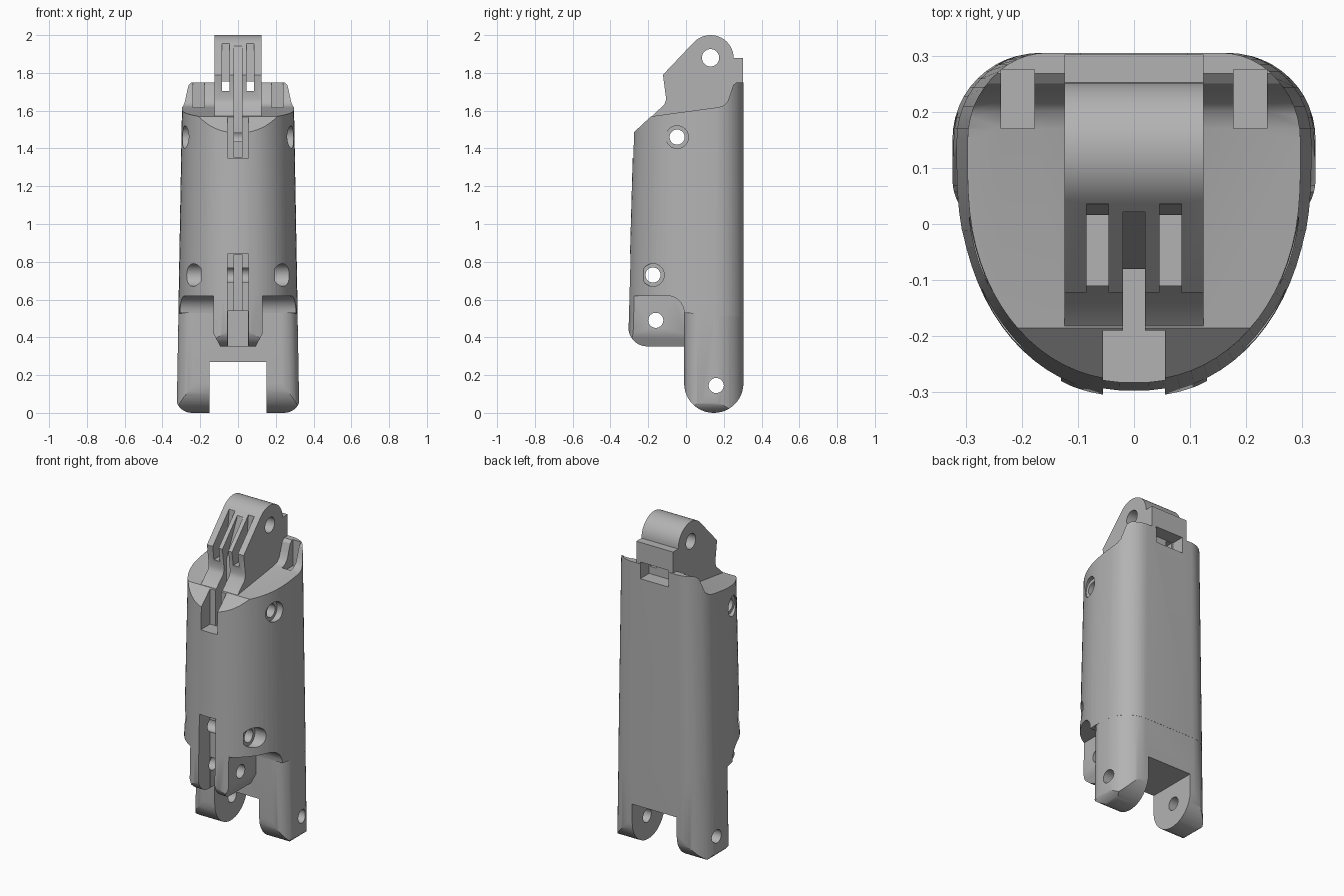
import bpy, bmesh, math
from mathutils import Matrix

if "Cube" in bpy.data.objects:
    bpy.data.objects.remove(bpy.data.objects["Cube"], do_unlink=True)

grey = bpy.data.materials.new("plain_grey")
grey.use_nodes = True
GREY = (0.45, 0.45, 0.45, 1)
grey.diffuse_color = GREY
grey.node_tree.nodes["Principled BSDF"].inputs["Base Color"].default_value = GREY


def make_object(name, bm):
    bmesh.ops.recalc_face_normals(bm, faces=bm.faces)
    mesh = bpy.data.meshes.new(name)
    bm.to_mesh(mesh)
    bm.free()
    mesh.materials.append(grey)
    obj = bpy.data.objects.new(name, mesh)
    bpy.context.collection.objects.link(obj)
    return obj


def skin(name, rings):
    """Closed solid through matching rings of points."""
    bm = bmesh.new()
    rows = [[bm.verts.new(p) for p in ring] for ring in rings]
    for a, b in zip(rows, rows[1:]):
        for i in range(len(a)):
            j = (i + 1) % len(a)
            bm.faces.new((a[i], a[j], b[j], b[i]))
    bm.faces.new(rows[0])
    bm.faces.new(rows[-1])
    return make_object(name, bm)


def side_prism(name, points, x0, x1):
    return skin(name, [[(x, y, z) for y, z in points] for x in (x0, x1)])


def front_prism(name, points, depth=0.6):
    return skin(name, [[(x, y, z) for x, z in points] for y in (-depth, depth)])


def box(x0, x1, y0, y1, z0, z1):
    return side_prism("box_cutter", [(y0, z0), (y1, z0), (y1, z1), (y0, z1)], x0, x1)


def bore(y, z, radius, x0, x1):
    bm = bmesh.new()
    bmesh.ops.create_cone(bm, cap_ends=True, segments=32, radius1=radius,
                          radius2=radius, depth=x1 - x0)
    bm.transform(Matrix.Translation(((x0 + x1) / 2, y, z)) @ Matrix.Rotation(math.pi / 2, 4, "Y"))
    return make_object("bore_cutter", bm)


def arc(cx, cy, rx, ry, start, end, steps=12, power=2.0):
    pts = []
    for i in range(steps + 1):
        t = math.radians(start + (end - start) * i / steps)
        c, s = math.cos(t), math.sin(t)
        pts.append((cx + rx * math.copysign(abs(c) ** (2 / power), c),
                    cy + ry * math.copysign(abs(s) ** (2 / power), s)))
    return pts


def combine(obj, other, operation, keep=False):
    mod = obj.modifiers.new("combine", "BOOLEAN")
    mod.operation = operation
    mod.solver = "EXACT"
    mod.object = other
    bpy.context.view_layer.update()
    graph = bpy.context.evaluated_depsgraph_get()
    mesh = bpy.data.meshes.new_from_object(obj.evaluated_get(graph))
    obj.modifiers.clear()
    obj.data = mesh
    if not keep:
        bpy.data.objects.remove(other, do_unlink=True)


def mirrored(half):
    """Complete a right half outline, ordered back to front."""
    return half + [(-x, y) for x, y in reversed(half)]


def tapered(name, outline, z0, z1, fit=1.0):
    rings = []
    for z in (z0, z1):
        sx = (1.01 - 0.055 * z) * fit
        sy = 1.035 - 0.09 * z
        rings.append([(x * sx, y * (sy if y < 0 else fit), z) for x, y in outline])
    return skin(name, rings)


# Shared outlines seen from above
back_corner = arc(0.17, 0.15, 0.152, 0.155, 90, 0)
hull_outline = mirrored(back_corner + arc(0, 0.1, 0.322, 0.41, 0, -86, 18, 2.15))
leg_outline = mirrored(back_corner + arc(0.23, 0.08, 0.092, 0.09, 0, -90))

# Main shell with sloped shelf and raised back lip
body = tapered("main_shell", hull_outline, 0.45, 1.9)
shell_side = [(-0.4, 0.62)] + arc(-0.1, 0.53, 0.09, 0.09, 90, 0, 8) + [
    (0.4, 0.5), (0.4, 1.75), (0.268, 1.75), (0.25, 1.735), (0.235, 1.69), (0.22, 1.648),
    (0.2, 1.627), (0.17, 1.618), (-0.185, 1.57), (-0.4, 1.37)]
combine(body, side_prism("shell_trim", shell_side, -0.6, 0.6), "INTERSECT")

# Two rounded legs
legs = tapered("legs", leg_outline, -0.05, 0.6, 0.998)
leg_side = [(0.4, 0.7), (-0.1, 0.7), (-0.1, 0.157)]
leg_side = [(0.304, 0.7), (-0.01, 0.7)] + arc(0.147, 0.157, 0.157, 0.157, 180, 360, 24)
combine(legs, side_prism("leg_side_trim", leg_side, -0.6, 0.6), "INTERSECT")
leg_front = [(0.4, 0.7), (-0.4, 0.7)] + arc(-0.245, 0.08, 0.083, 0.08, 180, 270, 8) \
    + arc(0.245, 0.08, 0.083, 0.08, 270, 360, 8)
combine(legs, front_prism("leg_front_trim", leg_front), "INTERSECT")
combine(body, legs, "UNION")

# Front lugs under the shell
lugs = tapered("front_lugs", hull_outline, 0.2, 0.66, 0.998)
lug_side = [(0.03, 0.352), (0.03, 0.64), (-0.31, 0.64)] \
    + arc(-0.205, 0.452, 0.1, 0.1, 180, 270, 10)
combine(lugs, side_prism("lug_side_trim", lug_side, -0.13, 0.13), "INTERSECT")
lug_front = [(-0.14, 0.7), (-0.13, 0.42), (-0.09, 0.345), (0.09, 0.345), (0.13, 0.42), (0.14, 0.7)]
combine(lugs, front_prism("lug_front_trim", lug_front), "INTERSECT")
combine(body, lugs, "UNION")

# Upper hinge tongue with rear block
tongue_side = [(0.302, 1.5), (-0.15, 1.5), (-0.183, 1.569), (-0.115, 1.632), (-0.105, 1.66),
               (-0.122, 1.79)] \
    + arc(0.13, 1.88, 0.122, 0.12, 135, 0, 18) + [(0.302, 1.88)]
combine(body, side_prism("hinge_tongue", tongue_side, -0.124, 0.124), "UNION")

# Clearance between the legs and tendon slots down the front
cutters = [
    box(-0.15, 0.15, -0.5, 0.5, -0.2, 0.27),
    box(-0.055, 0.055, -0.5, -0.19, 1.35, 1.7),
    box(-0.055, 0.055, -0.5, -0.19, 0.3, 0.84),
    box(-0.054, 0.054, -0.5, -0.04, 0.31, 0.54),
    box(-0.02, 0.02, -0.5, -0.08, 0.5, 0.838),
    side_prism("centre_slot", [(-0.5, 1.352), (-0.08, 1.352), (-0.08, 1.72),
                               (0.02, 1.93), (0.04, 2.1), (-0.5, 2.1)], -0.02, 0.02),
    box(-0.095, 0.095, 0.22, 0.5, 1.66, 1.76),
]

# Side slots in the tongue and pockets in the lip
for s in (-1, 1):
    a, b = sorted((s * 0.045, s * 0.085))
    cutters.append(side_prism("tongue_slot", [
        (-0.5, 1.705), (0.24, 1.705), (0.24, 1.755), (0.016, 1.755),
        (0.05, 2.1), (-0.5, 2.1)], a, b))
    a, b = sorted((s * 0.177, s * 0.237))
    cutters.append(box(a, b, 0.17, 0.275, 1.59, 2.0))

# Pin holes straight across, two of them counterbored
for y, z, r in ((0.13, 1.88, 0.046), (-0.047, 1.46, 0.04), (-0.175, 0.73, 0.04),
                (-0.16, 0.49, 0.04), (0.16, 0.145, 0.04)):
    cutters.append(bore(y, z, r, -0.6, 0.6))
for y, z, start in ((-0.047, 1.46, 0.255), (-0.175, 0.73, 0.195)):
    cutters.append(bore(y, z, 0.06, start, 0.6))
    cutters.append(bore(y, z, 0.06, -0.6, -start))

for cutter in cutters:
    combine(body, cutter, "DIFFERENCE")

body.name = "hinged_link_body"
body.data.materials.clear()
body.data.materials.append(grey)
for face in body.data.polygons:
    face.material_index = 0
bpy.ops.object.select_all(action="DESELECT")
body.select_set(True)
bpy.context.view_layer.objects.active = body
bpy.ops.object.shade_smooth_by_angle(angle=math.radians(30))
